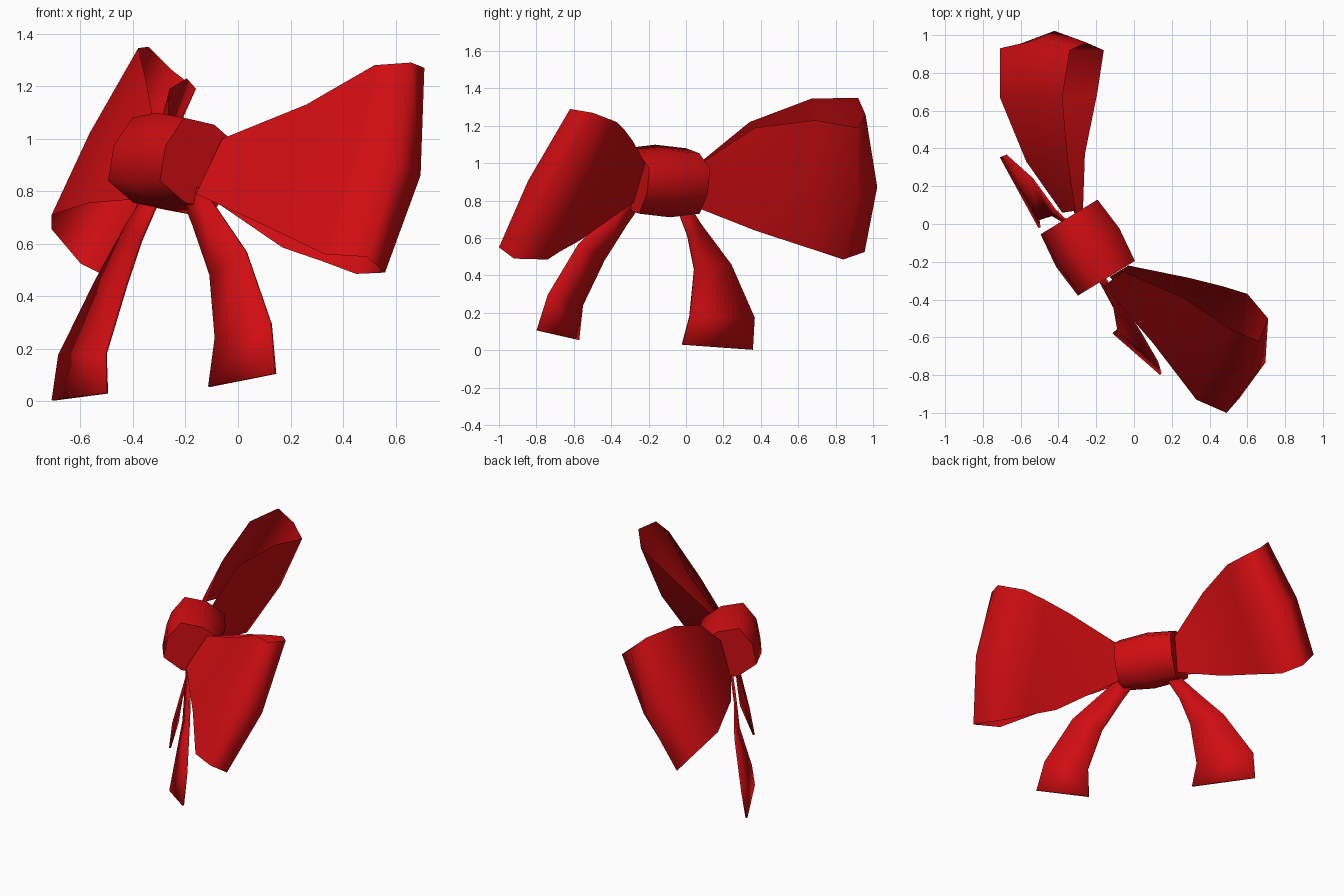
import bpy, bmesh, math
from mathutils import Vector

if "Cube" in bpy.data.objects:
    bpy.data.objects.remove(bpy.data.objects["Cube"])

red = bpy.data.materials.new("ribbon red")
red.diffuse_color = (0.63, 0.004, 0.006, 1)
red.use_nodes = True
red.node_tree.nodes["Principled BSDF"].inputs["Base Color"].default_value = red.diffuse_color


def finish(bm, name, angle=70):
    bmesh.ops.recalc_face_normals(bm, faces=bm.faces)
    mesh = bpy.data.meshes.new(name)
    bm.to_mesh(mesh)
    bm.free()
    mesh.materials.append(red)
    ob = bpy.data.objects.new(name, mesh)
    bpy.context.collection.objects.link(ob)
    bpy.ops.object.select_all(action='DESELECT')
    ob.select_set(True)
    bpy.context.view_layer.objects.active = ob
    bpy.ops.object.shade_smooth_by_angle(angle=math.radians(angle))
    return ob


def strip(rows):
    """Quad sheet joining equal-length rows of points."""
    bm = bmesh.new()
    vs = [[bm.verts.new(p) for p in row] for row in rows]
    for r0, r1 in zip(vs, vs[1:]):
        for i in range(len(r0) - 1):
            bm.faces.new((r0[i], r0[i + 1], r1[i + 1], r1[i]))
    return bm


def loop(name, top, bottom):
    """Open ribbon loop: top edge, bulged middle row, bottom edge."""
    top = [Vector(p) for p in top]
    bottom = [Vector(p) for p in bottom]
    mid = [(a + b) / 2 for a, b in zip(top, bottom)]
    centre = (mid[2] + mid[6]) / 2
    bulge = [0, .015, .02, .045, .065, .04, .02, .015, 0]
    for p, k in zip(mid, bulge):
        d = p - centre
        d.z = 0
        p += d.normalized() * k
        p.z -= k * 0.3
    return finish(strip([top, mid, bottom]), name, 180)


def tail(name, outer, inner):
    ob = finish(strip([outer, inner]), name)
    mod = ob.modifiers.new("thickness", 'SOLIDIFY')
    mod.thickness = 0.012
    mod.offset = 0
    return ob


# Ribbon loops, running from the knot around the rounded end and back
loop("right_loop",
     [(-.06, -.25, 1.0), (.26, -.39, 1.13), (.52, -.56, 1.28), (.66, -.62, 1.29), (.71, -.50, 1.27),
      (.60, -.37, 1.22), (.47, -.33, 1.18), (.29, -.285, 1.12), (-.03, -.22, 1.0)],
     [(-.16, -.33, .79), (.10, -.63, .67), (.33, -.93, .56), (.49, -1.0, .55), (.56, -.92, .49),
      (.45, -.74, .485), (.33, -.67, .53), (.17, -.57, .585), (-.13, -.28, .79)])
loop("left_loop",
     [(-.31, .07, 1.0), (-.35, .34, 1.22), (-.38, .67, 1.345), (-.34, .92, 1.35), (-.25, .96, 1.26),
      (-.16, .92, 1.19), (-.195, .69, 1.23), (-.26, .37, 1.19), (-.27, .08, 1.0)],
     [(-.38, .06, .77), (-.57, .33, .755), (-.71, .67, .71), (-.71, .93, .655), (-.60, .955, .525),
      (-.52, .84, .485), (-.48, .66, .545), (-.42, .37, .64), (-.31, .04, .77)])

# Hanging tails
tail("right_tail",
     [(-.16, -.28, .82), (-.12, -.34, .79), (.03, -.57, .57), (.125, -.735, .295), (.142, -.795, .105)],
     [(-.21, -.25, .77), (-.17, -.32, .67), (-.105, -.44, .48), (-.085, -.555, .24), (-.11, -.575, .055)])
tail("left_tail",
     [(-.34, .0, .80), (-.42, .075, .68), (-.54, .24, .46), (-.68, .365, .175), (-.705, .355, .003)],
     [(-.30, -.05, .77), (-.37, .01, .61), (-.43, .045, .43), (-.505, .02, .18), (-.50, -.02, .03)])

# Knot: a rounded block leaning back with the bow
along = Vector((.52, -.855, 0)).normalized()
facing = Vector((.855, .52, 0)).normalized()
lean = math.radians(24)
up = Vector((0, 0, math.cos(lean))) + facing * math.sin(lean)
front = facing * math.cos(lean) - Vector((0, 0, math.sin(lean)))
bm = bmesh.new()
bmesh.ops.create_cube(bm, size=2)
bmesh.ops.subdivide_edges(bm, edges=bm.edges[:], cuts=1, use_grid_fill=True)
for v in bm.verts:
    a, f, u = v.co
    k = 0.81 if abs(f) > .5 and abs(u) > .5 else 1.0    # round the long edges
    k *= 0.90 if abs(a) > .5 else 1.0                    # narrow the ends
    v.co = Vector((-.245, -.125, .905)) + along * a * .19 + front * f * k * .185 + up * u * k * .18
finish(bm, "knot", 75)
